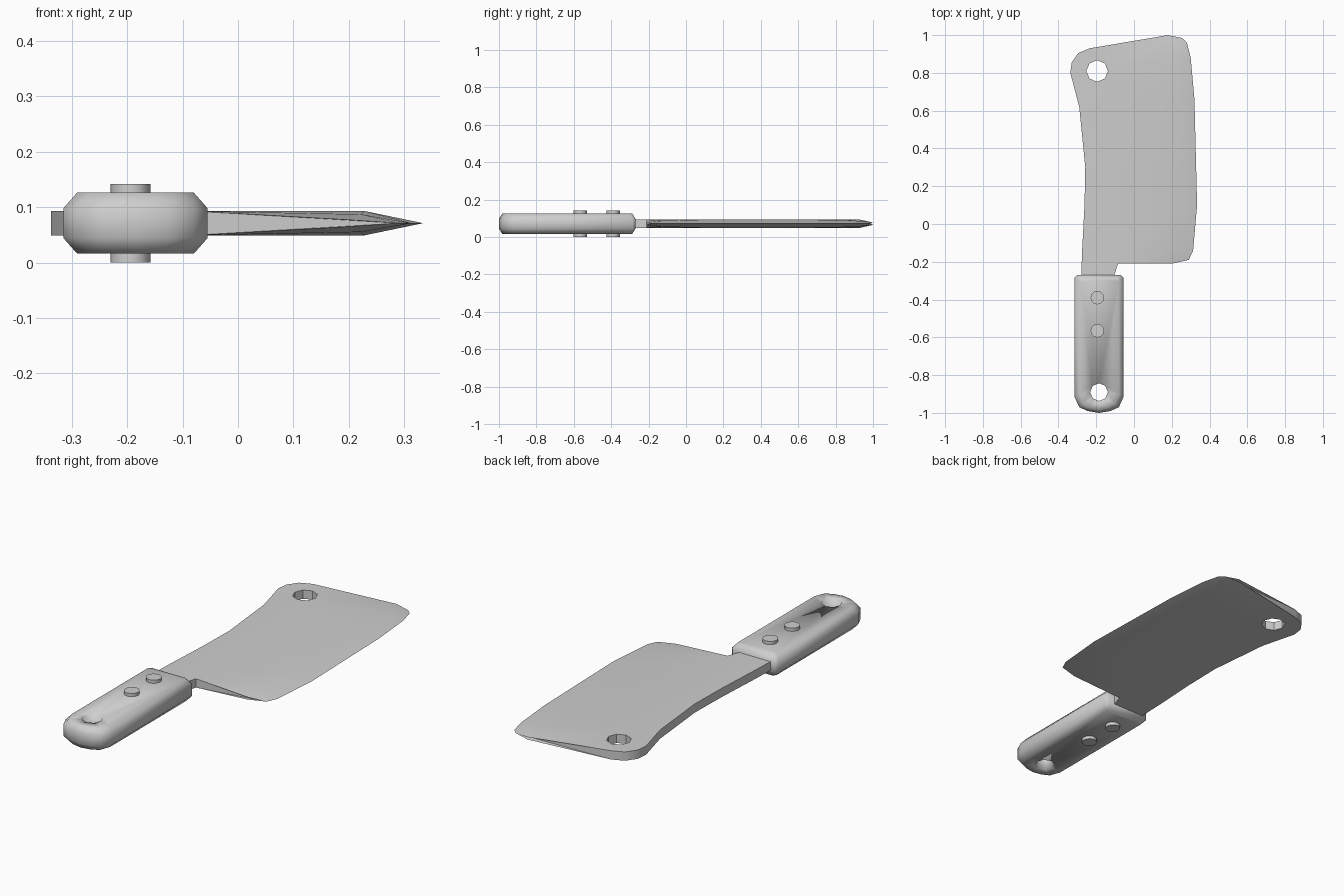
import bpy
import bmesh
import math

cube = bpy.data.objects.get("Cube")
if cube:
    bpy.data.objects.remove(cube, do_unlink=True)

MID = 0.071          # height of the knife's middle plane
FULL = 0.022         # half thickness of the blade
THIN = 0.006         # half thickness at the heel and tip corners

steel = bpy.data.materials.new("grey steel")
steel.use_nodes = True
GREY = (0.62, 0.62, 0.62, 1)
steel.diffuse_color = GREY
steel.node_tree.nodes["Principled BSDF"].inputs["Base Color"].default_value = GREY


def finish(bm, name, angle):
    bmesh.ops.recalc_face_normals(bm, faces=bm.faces)
    mesh = bpy.data.meshes.new(name)
    bm.to_mesh(mesh)
    bm.free()
    mesh.materials.append(steel)
    obj = bpy.data.objects.new(name, mesh)
    bpy.context.collection.objects.link(obj)
    bpy.ops.object.select_all(action='DESELECT')
    obj.select_set(True)
    bpy.context.view_layer.objects.active = obj
    if angle is None:
        bpy.ops.object.shade_smooth()
    else:
        bpy.ops.object.shade_smooth_by_angle(angle=math.radians(angle))


def circle(x, y, r, n):
    return [(x + r * math.cos(2 * math.pi * i / n),
             y + r * math.sin(2 * math.pi * i / n)) for i in range(n)]


def plate(name, cap, rim, hole, hole_h, angle):
    """Symmetric slab: cap and rim are (x, y, half thickness) loops, pierced by a hole."""
    bm = bmesh.new()
    heights = []

    def ring(points, sign):
        verts = []
        for x, y, h in points:
            v = bm.verts.new((x, y, 0))
            heights.append((v, MID + sign * h))
            verts.append(v)
        return verts

    def bridge(a, b):
        for i in range(len(a)):
            j = (i + 1) % len(a)
            bm.faces.new((a[i], a[j], b[j], b[i]))

    hole = [(x, y, hole_h) for x, y in hole]
    caps, rims, holes = [], [], []
    for sign in (1, -1):
        c, h = ring(cap, sign), ring(hole, sign)
        edges = [bm.edges.new((loop[i - 1], loop[i]))
                 for loop in (c, h) for i in range(len(loop))]
        bmesh.ops.triangle_fill(bm, edges=edges, use_beauty=True, normal=(0, 0, 1))
        caps.append(c)
        holes.append(h)
        rims.append(ring(rim, sign))
    bridge(caps[0], rims[0])
    bridge(rims[0], rims[1])
    bridge(rims[1], caps[1])
    bridge(holes[0], holes[1])
    for v, z in heights:
        v.co.z = z
    bmesh.ops.remove_doubles(bm, verts=bm.verts, dist=0.00005)
    finish(bm, name, angle)


# Blade: blunt spine and heel, then the ridge that falls to the cutting edge
blunt = [(-0.085, -0.21), (-0.105, -0.275), (-0.105, -0.3), (-0.28, -0.3),
         (-0.275, -0.15), (-0.262, 0.1), (-0.258, 0.3), (-0.29, 0.62),
         (-0.337, 0.8), (-0.33, 0.855), (-0.295, 0.905), (-0.235, 0.93)]
ridge = [(0.18, 1.0, THIN), (0.205, 0.96, 0.012), (0.222, 0.88, 0.018),
         (0.228, 0.66, FULL), (0.228, 0.1, FULL), (0.222, -0.13, 0.016),
         (0.2, -0.21, THIN)]
edge = [(0.255, 0.985), (0.28, 0.96), (0.3, 0.88), (0.32, 0.66),
        (0.334, 0.1), (0.313, -0.14), (0.29, -0.19)]
spine = [(x, y, FULL) for x, y in blunt]
plate("blade", spine + ridge, spine + [(x, y, 0) for x, y in edge],
      circle(-0.195, 0.81, 0.057, 8), FULL, 35)

# Handle: rounded butt, chamfered all around
CX, CY = -0.185, -0.635
half = [(0.115, 0.365), (0.13, 0.35), (0.13, -0.28), (0.105, -0.335), (0.06, -0.355)]
outline = half + [(0, -0.365)] + [(-x, y) for x, y in reversed(half)]
grip_rim = [(CX + x, CY + y, 0.027) for x, y in outline]
grip_cap = [(CX + x * 0.81, CY + y * 0.95, 0.055) for x, y in outline]
plate("handle", grip_cap, grip_rim, circle(-0.185, -0.89, 0.047, 8), 0.055, None)

# Rivets pass right through the handle
for number, y in enumerate((-0.39, -0.565), 1):
    bm = bmesh.new()
    bmesh.ops.create_cone(bm, cap_ends=True, segments=12, radius1=0.036,
                          radius2=0.036, depth=2 * MID)
    bmesh.ops.translate(bm, verts=bm.verts, vec=(-0.194, y, MID))
    finish(bm, f"rivet_{number}", 35)
